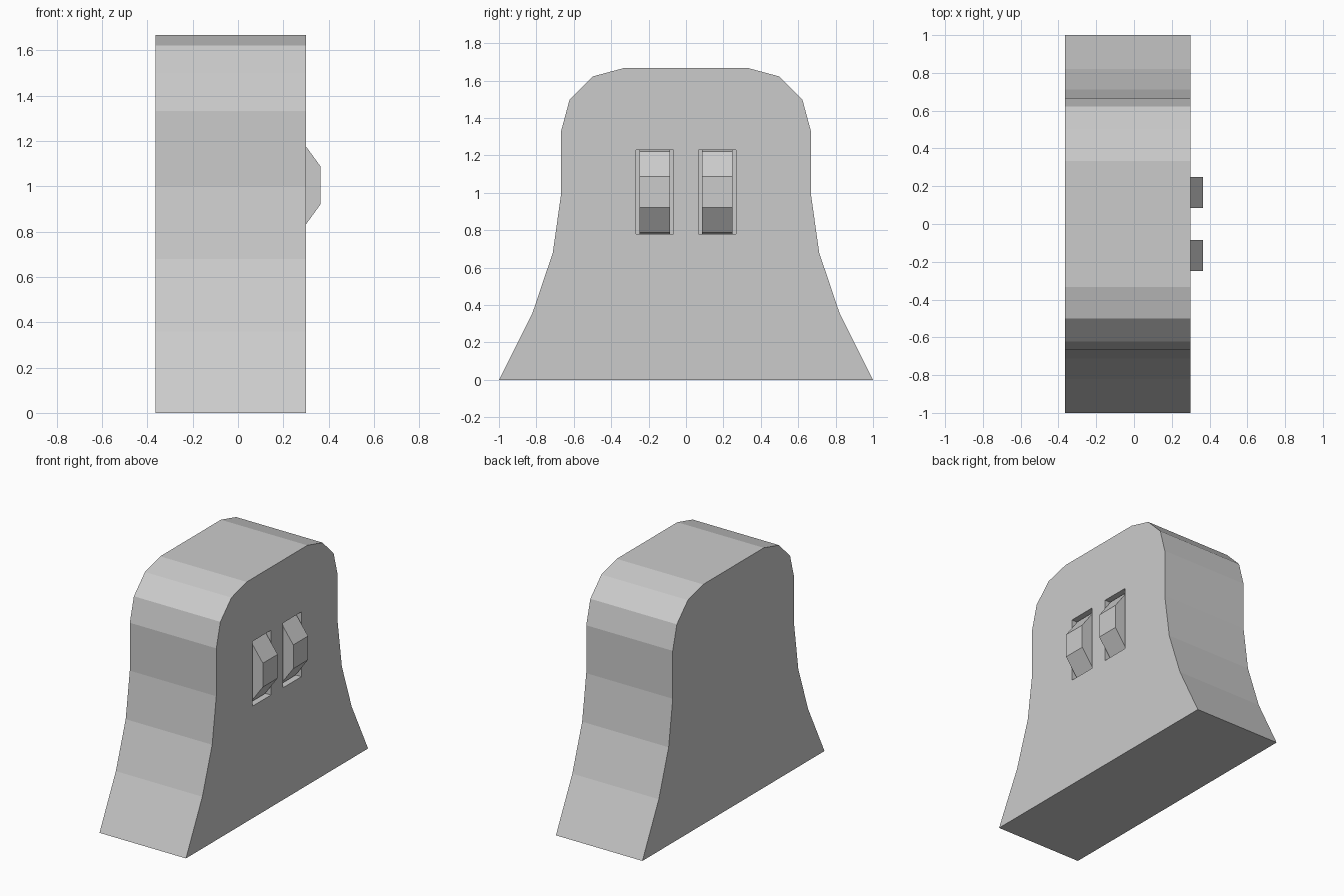
import bpy, bmesh, math

if "Cube" in bpy.data.objects:
    bpy.data.objects.remove(bpy.data.objects["Cube"])


def prism(name, points, direction):
    """Extrude a closed outline of 3D points along a vector."""
    bm = bmesh.new()
    face = bm.faces.new([bm.verts.new(p) for p in points])
    ext = bmesh.ops.extrude_face_region(bm, geom=[face])
    verts = [g for g in ext["geom"] if isinstance(g, bmesh.types.BMVert)]
    bmesh.ops.translate(bm, verts=verts, vec=direction)
    bmesh.ops.recalc_face_normals(bm, faces=bm.faces)
    mesh = bpy.data.meshes.new(name)
    bm.to_mesh(mesh)
    bm.free()
    obj = bpy.data.objects.new(name, mesh)
    bpy.context.collection.objects.link(obj)
    return obj


BACK, FRONT = -0.365, 0.30

# Flared, round-topped body: half outline mirrored in y
half = [(1, 0), (0.82, 0.36), (0.712, 0.68), (0.667, 1.0), (0.667, 1.333),
        (0.622, 1.5), (0.5, 1.622), (0.333, 1.667)]
outline = half + [(-y, z) for y, z in reversed(half)]
body = prism("body", [(BACK, y, z) for y, z in outline], (FRONT - BACK, 0, 0))

# Ten-sided wheels sitting in rectangular slots
R, CX, CZ = 0.267, 0.111, 1.004
SLOT_W, WHEEL_W, SLOT_DEPTH = 0.202, 0.162, 0.15
for side, y in (("left", -0.167), ("right", 0.167)):
    slot = prism("slot_cutter_" + side,
                 [(FRONT - SLOT_DEPTH, y + a * SLOT_W / 2, CZ + b * 0.225)
                  for a, b in ((-1, -1), (1, -1), (1, 1), (-1, 1))],
                 (SLOT_DEPTH + 0.1, 0, 0))
    slot.hide_render = True
    cut = body.modifiers.new("slot_" + side, 'BOOLEAN')
    cut.operation = 'DIFFERENCE'
    cut.solver = 'EXACT'
    cut.object = slot
    bpy.context.view_layer.objects.active = body
    bpy.ops.object.modifier_apply(modifier=cut.name)
    bpy.data.objects.remove(slot)

    angles = [math.radians(18 + 36 * k) for k in range(10)]
    prism("wheel_" + side,
          [(CX + R * math.cos(t), y - WHEEL_W / 2, CZ + R * math.sin(t)) for t in angles],
          (0, WHEEL_W, 0))
